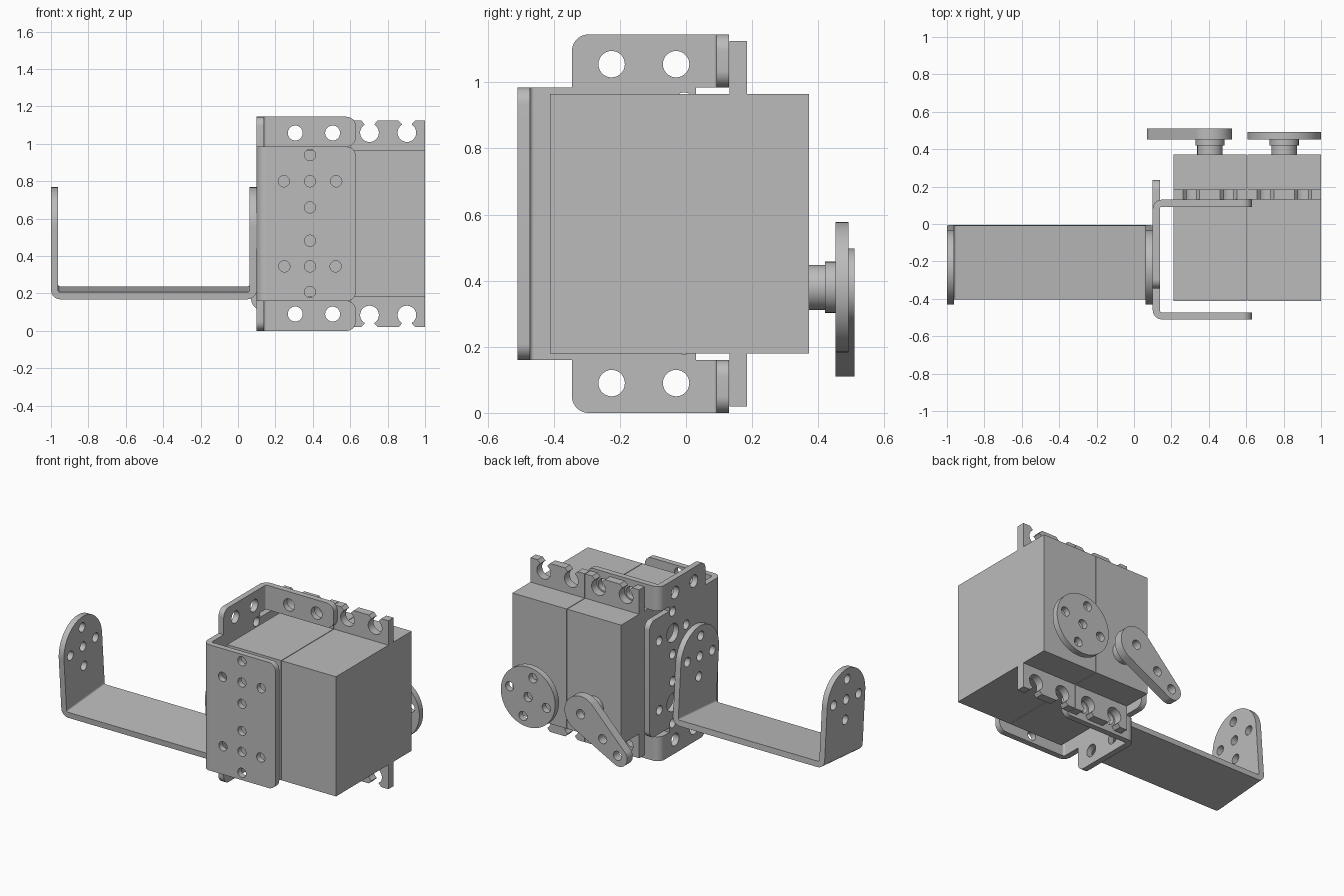
import bpy, bmesh
from math import sin, cos, pi, acos, asin, atan2, radians
from mathutils import Vector, Matrix

cube = bpy.data.objects.get("Cube")
if cube:
    bpy.data.objects.remove(cube)

grey = bpy.data.materials.new("plain grey")
grey.use_nodes = True
COLOR = (0.5, 0.5, 0.5, 1)
grey.diffuse_color = COLOR
grey.node_tree.nodes["Principled BSDF"].inputs["Base Color"].default_value = COLOR

TOP = 1.145          # overall height, used to mirror top to bottom
HOLE = 0.03
PLANES = {"xy": lambda u, v, w: (u, v, w),
          "xz": lambda u, v, w: (u, w, v),
          "yz": lambda u, v, w: (w, u, v)}


def arc(cu, cv, r, a0, a1, n=24):
    return [(cu + r * cos(a0 + (a1 - a0) * i / n),
             cv + r * sin(a0 + (a1 - a0) * i / n)) for i in range(n + 1)]


def circle(cu, cv, r=HOLE, n=28):
    return arc(cu, cv, r, 0, 2 * pi, n)[:-1]


def plus(cu, cv, d, centre=HOLE, turn=0.0):
    """Centre hole with four holes around it."""
    ring = [circle(cu + d * cos(turn + k * pi / 2), cv + d * sin(turn + k * pi / 2))
            for k in range(4)]
    return ring + [circle(cu, cv, centre)]


def rounded(corners):
    """Outline from (u, v) or (u, v, radius) corners."""
    out, n = [], len(corners)
    for i, c in enumerate(corners):
        p = Vector(c[:2])
        if len(c) == 2:
            out.append(tuple(p))
            continue
        d1 = (Vector(corners[i - 1][:2]) - p).normalized()
        d2 = (Vector(corners[(i + 1) % n][:2]) - p).normalized()
        r = c[2]
        mid = p + (d1 + d2) * r
        for k in range(11):
            a = k / 10 * pi / 2
            out.append(tuple(mid - d2 * r * cos(a) - d1 * r * sin(a)))
    return out


def rect(u0, v0, u1, v1):
    return [(u0, v0), (u1, v0), (u1, v1), (u0, v1)]


def plate(name, outline, plane, w0, w1, holes=()):
    """Flat outline with holes, given a thickness from w0 to w1."""
    curve = bpy.data.curves.new(name, "CURVE")
    curve.dimensions, curve.fill_mode = "2D", "BOTH"
    curve.extrude = (w1 - w0) / 2
    for loop in [outline, *holes]:
        s = curve.splines.new("POLY")
        s.points.add(len(loop) - 1)
        for p, (u, v) in zip(s.points, loop):
            p.co = (u, v, 0, 1)
        s.use_cyclic_u = True
    temp = bpy.data.objects.new(name + "_outline", curve)
    bpy.context.collection.objects.link(temp)
    deps = bpy.context.evaluated_depsgraph_get()
    mesh = bpy.data.meshes.new_from_object(temp.evaluated_get(deps))
    bpy.data.objects.remove(temp)
    bm = bmesh.new()
    bm.from_mesh(mesh)
    for v in bm.verts:
        v.co = PLANES[plane](v.co.x, v.co.y, v.co.z + (w0 + w1) / 2)
    bmesh.ops.remove_doubles(bm, verts=bm.verts, dist=0.0001)
    bmesh.ops.recalc_face_normals(bm, faces=bm.faces)
    bm.to_mesh(mesh)
    bm.free()
    mesh.name = name
    mesh.materials.clear()
    mesh.materials.append(grey)
    ob = bpy.data.objects.new(name, mesh)
    bpy.context.collection.objects.link(ob)
    bpy.ops.object.select_all(action="DESELECT")
    ob.select_set(True)
    bpy.context.view_layer.objects.active = ob
    bpy.ops.object.shade_smooth_by_angle(angle=radians(30))
    return ob


def bend(name, cu, cv, a0, plane, w0, w1, r0=0.012, r1=0.05):
    """Quarter turn of sheet metal."""
    a1 = a0 + pi / 2
    return plate(name, arc(cu, cv, r1, a0, a1, 10) + arc(cu, cv, r0, a1, a0, 10),
                 plane, w0, w1)


def flange_edge(holes, top):
    """Keyhole notches along the top edge, from right to left."""
    pts, r, neck = [], 0.05, 0.026
    d = asin(neck / r)
    for cx in holes:
        pts += [(cx + 0.045, top), (cx + neck, top - 0.02)]
        pts += arc(cx, 1.06, r, pi / 2 - d, -1.5 * pi + d)
        pts += [(cx - neck, top - 0.02), (cx - 0.045, top)]
    return pts


# Two servos: body, notched flange and stepped output shaft
for side, x0, x1 in (("right", 0.21, 0.602), ("left", 0.606, 1.0)):
    xc, zc = (x0 + x1) / 2, 0.38
    plate(side + "_servo_body", rect(x0, 0.18, x1, 0.965), "xz", -0.412, 0.372)
    upper = [(x1, 1.125)] + flange_edge((xc + 0.1, xc - 0.1), 1.125) + [(x0, 1.125)]
    lower = [(x, TOP - z) for x, z in reversed(upper)]
    plate(side + "_servo_flange", upper + lower, "xz", 0.131, 0.185)
    plate(side + "_shaft", circle(xc, zc, 0.068), "xz", 0.37, 0.425)
    plate(side + "_shaft_collar", circle(xc, zc, 0.078), "xz", 0.42, 0.455)

# Round horn
plate("round_horn", circle(0.803, 0.38, 0.197, 64), "xz", 0.452, 0.492,
      plus(0.803, 0.38, 0.138, turn=radians(15)))

# Tapered arm horn
hub, tip, r_hub, r_tip = Vector((0.408, 0.38)), Vector((0.132, 0.172)), 0.117, 0.062
span = tip - hub
phi = atan2(span.y, span.x)
beta = acos((r_hub - r_tip) / span.length)
arm = (arc(*hub, r_hub, phi + beta, phi + 2 * pi - beta, 40)
       + arc(*tip, r_tip, phi - beta, phi + beta))
plate("arm_horn", arm, "xz", 0.452, 0.51,
      [circle(*(hub + span * t)) for t in (0, 0.58, 0.97)])

# Servo bracket: front plate
plate("bracket_front_plate",
      rounded([(0.15, 0.16), (0.63, 0.16, 0.05), (0.63, 0.985, 0.05), (0.15, 0.985)]),
      "xz", -0.51, -0.472, plus(0.385, 0.8, 0.14) + plus(0.385, 0.345, 0.137))
bend("bracket_front_bend", 0.15, -0.46, pi, "xy", 0.16, 0.985)

# Servo bracket: side plate with ears and rear tongue
half = [(0.03, 0.955), (0.03, 0.985), (0.08, 0.985), (0.08, TOP),
        (-0.345, TOP, 0.05), (-0.345, 0.985), (-0.46, 0.985)]
low = [(c[0], TOP - c[1], *c[2:]) for c in reversed(half)]
tongue = [(0.235, 0.19, 0.05), (0.235, 0.955, 0.05)]
ear_holes = [circle(y, z, 0.04) for y in (-0.225, -0.03) for z in (0.09, 1.055)]
plate("bracket_side_plate", rounded(low + tongue + half), "yz", 0.1, 0.138,
      ear_holes + plus(-0.005, 0.8, 0.14, 0.06) + plus(-0.005, 0.345, 0.137, 0.06))

# Servo bracket: rear mounting tabs
for place, z0, z1, zh in (("lower", 0, 0.16, 0.09), ("upper", 0.985, TOP, 1.058)):
    plate(place + "_tab",
          rounded([(0.15, z0), (0.63, z0, 0.05), (0.63, z1, 0.05), (0.15, z1)]),
          "xz", 0.092, 0.13, [circle(x, zh, 0.04) for x in (0.306, 0.506)])
    bend(place + "_tab_bend", 0.15, 0.08, pi / 2, "xy", z0, z1)

# Long U bracket, built level and then tipped slightly forward
parts = [plate("long_base", rect(-0.95, 0, 0.05, 0.038), "xz", -0.396, 0)]
for side, x0, xb, a0 in (("right", -1.0, -0.95, pi), ("left", 0.062, 0.05, 1.5 * pi)):
    leg = [(-0.396, 0.05), (0, 0.05)] + arc(-0.198, 0.387, 0.198, 0, pi, 40)
    parts.append(plate(side + "_leg", leg, "yz", x0, x0 + 0.038,
                       plus(-0.198, 0.387, 0.13)))
    parts.append(bend(side + "_leg_bend", xb, 0.05, a0, "xz", -0.396, 0))
for ob in parts:
    ob.data.transform(Matrix.Translation((0, -0.005, 0.2)) @ Matrix.Rotation(radians(4.5), 4, "X"))
